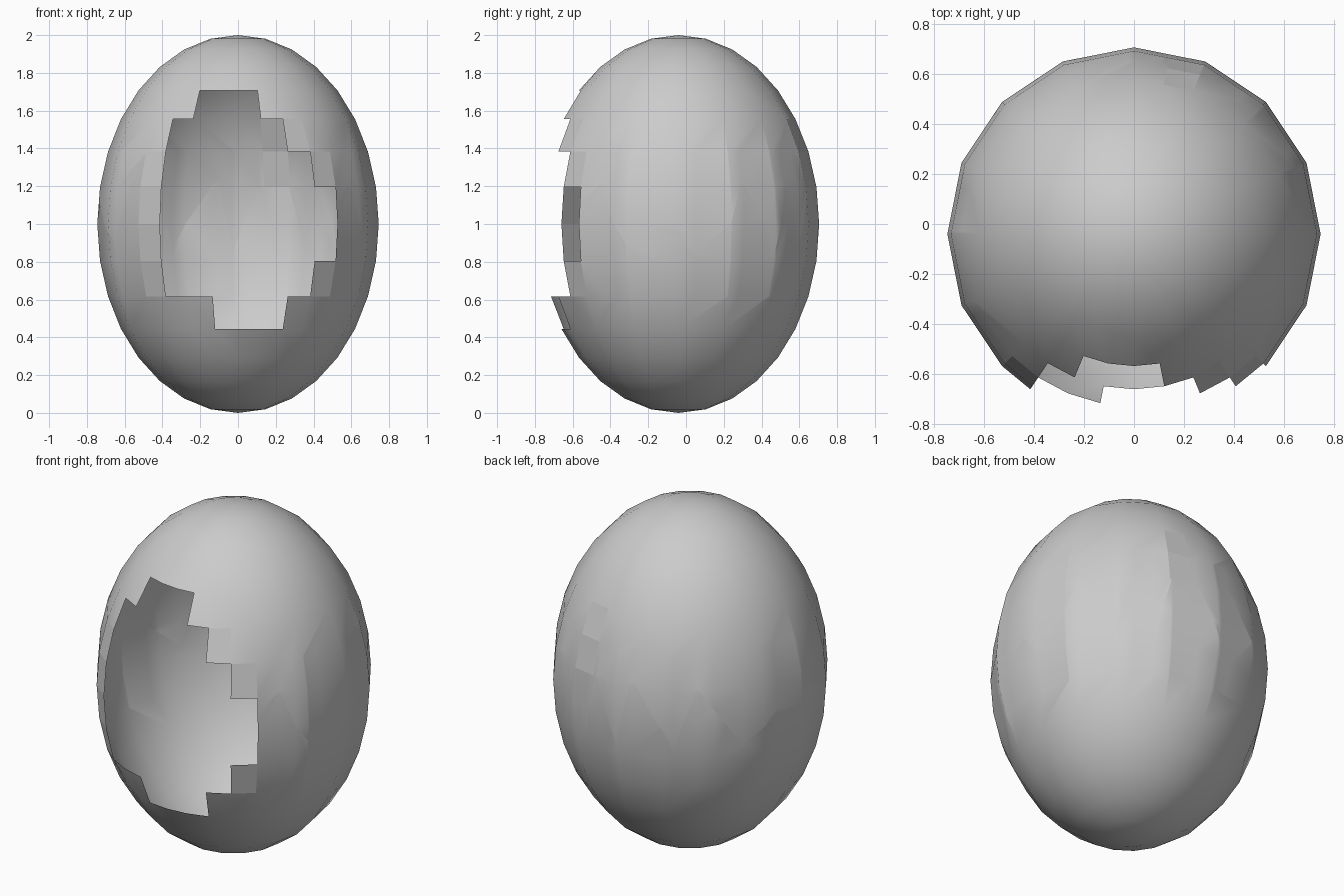
import bpy, bmesh
from math import sin, cos, pi, radians, sqrt
from mathutils import Vector

if "Cube" in bpy.data.objects:
    bpy.data.objects.remove(bpy.data.objects["Cube"])

R, CY, RINGS = 0.745, -0.04, 16
CENTRE = Vector((0, CY, 1))
STEP = 11.25
# Columns in units of 11.25 degrees from the front: 16 sides, finer around the hole
COLS = sorted(set(range(-16, 16, 2)) | {-3, -1, 1, 3, 15})

# Broken opening: ring row -> first and last column removed
HOLE = {4: (-2, 1), 5: (-3, 2), 6: (-3, 3), 7: (-3, 4), 8: (-3, 4),
        9: (-3, 3), 10: (-1, 2)}
# Flat chips beside the opening and one at the back
CHIPS = {(5, 2), (6, 3), (9, 3), (6, -4), (7, -4), (8, -4), (9, -4), (5, 14), (6, 14)}

# Zigzag crack: angle from the front, height
CRACK = [(45, 1.10), (55, 1.22), (62, 1.0), (68, .89), (75, .85), (90, .95), (97, .845),
         (112, 1.0), (118, 1.23), (128, 1.03), (134, .85), (142, 1.21), (151, .87),
         (158.5, 1.2), (165, .87), (171, 1.2), (182, .87), (189, 1.24), (208, .88),
         (218, 1.22), (238, .86), (255, 1.03), (269, 1.12), (297, .91), (315, 1.37)]


def on_egg(angle, z):
    r = R * sqrt(max(0, 1 - (z - 1) ** 2))
    a = radians(angle)
    return Vector((r * sin(a), CY - r * cos(a), z))


def angle_of(p):
    from_front = Vector((-(p.y - CY), p.x)).angle_signed(Vector((1, 0)))
    return from_front % (2 * pi) * 180 / pi


# Egg surface with the opening left out
bm = bmesh.new()
top, bottom = bm.verts.new((0, CY, 2)), bm.verts.new((0, CY, 0))
grid = {}
for i in range(1, RINGS):
    z = 1 + cos(pi * i / RINGS)
    for c in COLS:
        p = on_egg(c * STEP, z)
        near_hole = any(k in HOLE and HOLE[k][0] <= c <= HOLE[k][1] for k in (i - 1, i))
        if c % 2 and not near_hole:
            p = (on_egg((c - 1) * STEP, z) + on_egg((c + 1) * STEP, z)) / 2
        grid[i, c] = bm.verts.new(p)

n = len(COLS)
for i in range(RINGS):
    for k, c in enumerate(COLS):
        d = COLS[(k + 1) % n]
        if i in HOLE and HOLE[i][0] <= c < HOLE[i][1]:
            continue
        if i == 0:
            f = bm.faces.new((top, grid[1, c], grid[1, d]))
        elif i == RINGS - 1:
            f = bm.faces.new((grid[i, c], bottom, grid[i, d]))
        else:
            f = bm.faces.new((grid[i, c], grid[i + 1, c], grid[i + 1, d], grid[i, d]))
        f.smooth = (i, c) not in CHIPS


def cut(lo, hi, normal):
    """Slice the middle band of the shell between two angles."""
    faces = []
    for f in bm.faces:
        m = f.calc_center_median()
        if 0.6 < m.z < 1.4 and lo < angle_of(m) < hi:
            faces.append(f)
    geom = faces + list({e for f in faces for e in f.edges}) + list({v for f in faces for v in f.verts})
    bmesh.ops.bisect_plane(bm, geom=geom, dist=1e-4, plane_co=CENTRE, plane_no=normal)


# Divide the band at every crack corner, then along each crack segment
for a, z in CRACK[1:-1]:
    cut(a - 30, a + 30, Vector((cos(radians(a)), sin(radians(a)), 0)))
planes = []
for (a, za), (b, zb) in zip(CRACK, CRACK[1:]):
    no = (on_egg(a, za) - CENTRE).cross(on_egg(b, zb) - CENTRE).normalized()
    if no.z < 0:
        no.negate()
    planes.append((a, b, no))
    cut(a, b, no)


def is_upper(f):
    m = f.calc_center_median()
    ang = angle_of(m)
    if 0.6 < m.z < 1.4:
        for a, b, no in planes:
            if a <= ang < b:
                return (m - CENTRE).dot(no) > 0
    return m.z > 1


# Upper and lower shell meet along the crack
bm.faces.ensure_lookup_table()
upper = [is_upper(f) for f in bm.faces]
for name, keep in (("upper_shell", True), ("lower_shell", False)):
    part = bm.copy()
    part.faces.ensure_lookup_table()
    bmesh.ops.delete(part, geom=[f for f, u in zip(part.faces, upper) if u != keep], context='FACES')
    mesh = bpy.data.meshes.new(name)
    part.to_mesh(mesh)
    part.free()
    bpy.context.collection.objects.link(bpy.data.objects.new(name, mesh))
bm.free()
